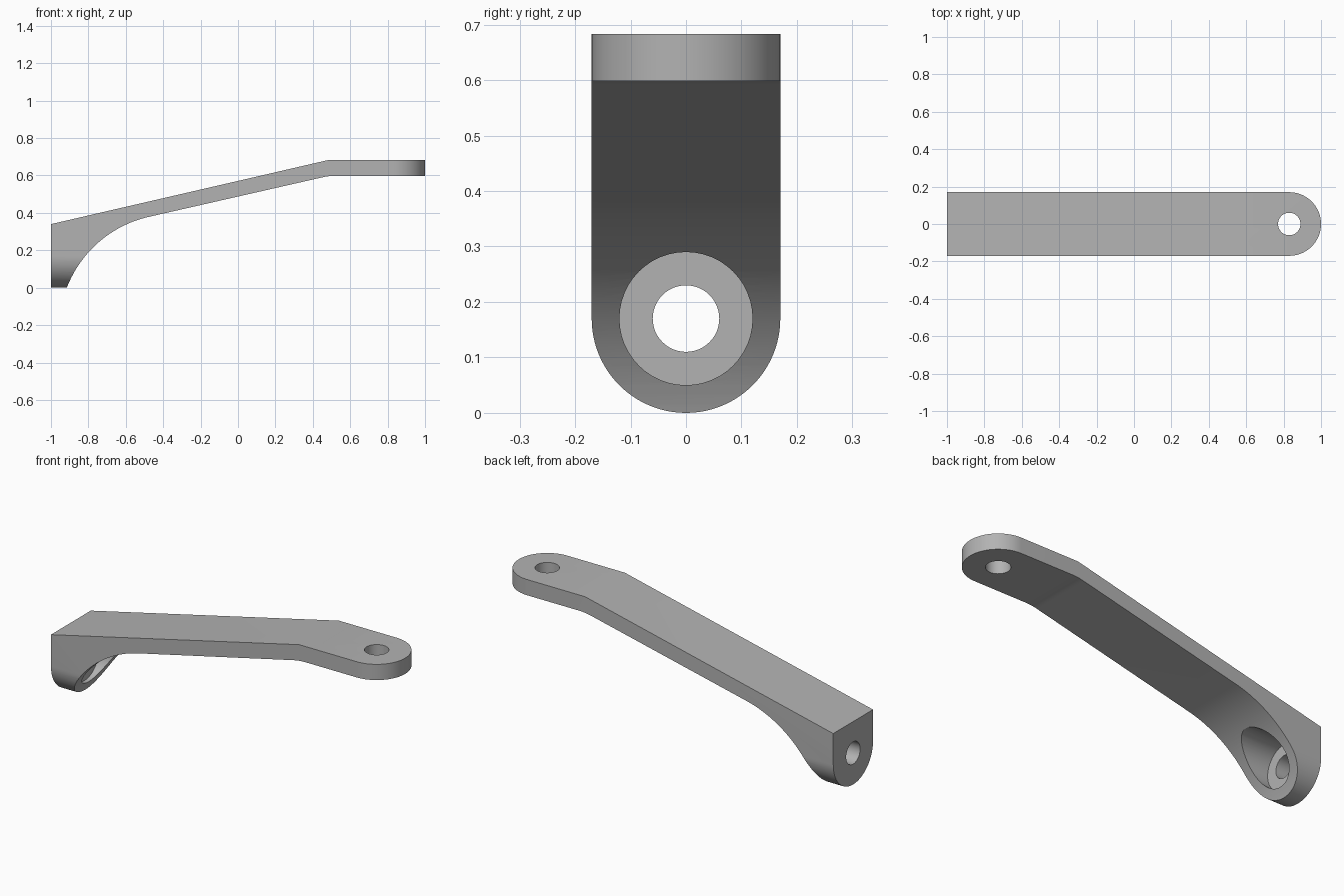
import bpy
import bmesh
from math import radians, pi, sin, cos, atan2
from mathutils import Vector

old = bpy.data.objects.get("Cube")
if old:
    bpy.data.objects.remove(old, do_unlink=True)

HALF = 0.17      # half width of the strap, also the radius of both rounded ends
HOLE = 0.06
TIP_X = 1 - HALF

grey = bpy.data.materials.new("plain grey")
grey.use_nodes = True
grey.diffuse_color = (0.45, 0.45, 0.45, 1)
grey.node_tree.nodes["Principled BSDF"].inputs["Base Color"].default_value = grey.diffuse_color


def arc(cx, cy, r, a0, a1, n):
    """Points along a circular arc."""
    return [(cx + r * cos(a0 + (a1 - a0) * i / n), cy + r * sin(a0 + (a1 - a0) * i / n))
            for i in range(n + 1)]


def prism(name, points, axis, lo, hi):
    """Extrude a flat outline along one axis from lo to hi."""
    place = {"x": lambda u, v, w: (w, u, v),
             "y": lambda u, v, w: (u, w, v),
             "z": lambda u, v, w: (u, v, w)}[axis]
    bm = bmesh.new()
    face = bm.faces.new([bm.verts.new(place(u, v, lo)) for u, v in points])
    ext = bmesh.ops.extrude_face_region(bm, geom=[face])
    shift = Vector(place(0, 0, hi - lo))
    bmesh.ops.translate(bm, vec=shift, verts=[g for g in ext["geom"] if isinstance(g, bmesh.types.BMVert)])
    bmesh.ops.recalc_face_normals(bm, faces=bm.faces)
    mesh = bpy.data.meshes.new(name)
    bm.to_mesh(mesh)
    bm.free()
    mesh.materials.append(grey)
    obj = bpy.data.objects.new(name, mesh)
    bpy.context.collection.objects.link(obj)
    return obj


def cut(target, cutter, operation):
    """Apply an exact boolean and drop the cutter."""
    mod = target.modifiers.new("cut", "BOOLEAN")
    mod.operation, mod.solver, mod.object = operation, "EXACT", cutter
    bpy.context.view_layer.objects.active = target
    bpy.ops.object.modifier_apply(modifier=mod.name)
    bpy.data.objects.remove(cutter, do_unlink=True)


# Side profile: upright lug, curved underside, sloping arm, level tab
heel, spring = Vector((-0.915, 0)), Vector((-0.48, 0.378))
slope = atan2(0.343, 1.485)
down = Vector((sin(slope), -cos(slope)))
chord = spring - heel
radius = -chord.length_squared / (2 * chord.dot(down))
centre = spring + down * radius
start = atan2(*reversed(heel - centre))
underside = arc(centre.x, centre.y, radius, start, pi / 2 + slope, 32)
bend = arc(0.52, 0.598 - 0.3, 0.3, pi / 2 + slope, pi / 2, 6)
profile = [(-1, 0), *underside, *bend, (1, 0.598), (1, 0.683), (0.485, 0.683), (-1, 0.34)]
bracket = prism("bracket", profile, "y", -HALF, HALF)

# Rounded lug bottom and rounded tab end
lug_outline = arc(0, HALF, HALF, pi, 2 * pi, 48) + [(HALF, 1), (-HALF, 1)]
cut(bracket, prism("lug_outline", lug_outline, "x", -1.2, 1.2), "INTERSECT")
tab_outline = arc(TIP_X, 0, HALF, -pi / 2, pi / 2, 48) + [(-1.2, HALF), (-1.2, -HALF)]
cut(bracket, prism("tab_outline", tab_outline, "z", -0.5, 1.2), "INTERSECT")

# Screw holes, and the recess for the screw head behind the lug
for name, u, v, r, axis, lo, hi in (
        ("tab_hole", TIP_X, 0, HOLE, "z", 0.5, 0.8),
        ("lug_hole", 0, HALF, HOLE, "x", -1.1, -0.8),
        ("lug_recess", 0, HALF, 0.12, "x", -0.917, -0.4)):
    cut(bracket, prism(name, arc(u, v, r, 0, 2 * pi, 48)[:-1], axis, lo, hi), "DIFFERENCE")

bpy.ops.object.select_all(action="DESELECT")
bracket.select_set(True)
bpy.context.view_layer.objects.active = bracket
bpy.ops.object.shade_smooth_by_angle(angle=radians(30))
